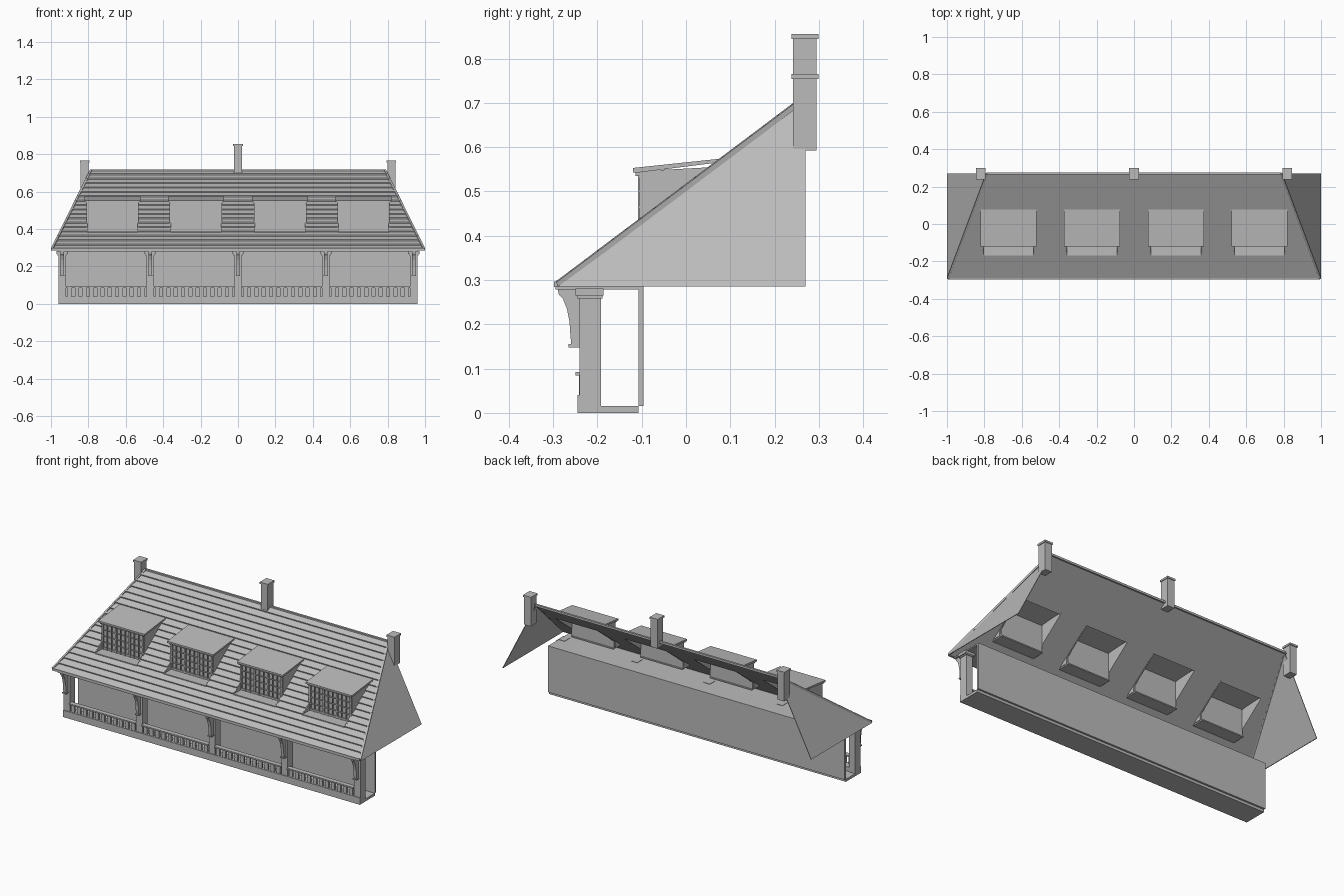
import bpy
import bmesh
from mathutils import Vector

default = bpy.data.objects.get("Cube")
if default:
    bpy.data.objects.remove(default, do_unlink=True)

grey = bpy.data.materials.new("plain grey")
grey.use_nodes = True
grey.diffuse_color = (0.5, 0.5, 0.5, 1)
grey.node_tree.nodes["Principled BSDF"].inputs["Base Color"].default_value = grey.diffuse_color


def prism(bm, profile, left, right):
    """Extrude a (y, z) profile along x; each end may be a number or a function of y."""
    def ring(end):
        return [bm.verts.new((end(y) if callable(end) else end, y, z)) for y, z in profile]
    a, b = ring(left), ring(right)
    bm.faces.new(a)
    bm.faces.new(b[::-1])
    for i in range(len(a)):
        j = (i + 1) % len(a)
        bm.faces.new((a[j], a[i], b[i], b[j]))


def box(bm, x, y, z):
    prism(bm, [(y[0], z[0]), (y[1], z[0]), (y[1], z[1]), (y[0], z[1])], *x)


def bar(bm, start, end, size):
    """Square bar running between two points."""
    start, end = Vector(start), Vector(end)
    along = (end - start).normalized()
    side = along.cross(Vector((0, 0, 1))).normalized() * size / 2
    up = side.cross(along).normalized() * size / 2
    rings = [[bm.verts.new(p + s * side + u * up)
              for s, u in ((-1, -1), (1, -1), (1, 1), (-1, 1))] for p in (start, end)]
    a, b = rings
    bm.faces.new(a)
    bm.faces.new(b[::-1])
    for i in range(4):
        j = (i + 1) % 4
        bm.faces.new((a[j], a[i], b[i], b[j]))


def finish(name, bm):
    bmesh.ops.recalc_face_normals(bm, faces=bm.faces)
    mesh = bpy.data.meshes.new(name)
    bm.to_mesh(mesh)
    bm.free()
    mesh.materials.append(grey)
    bpy.context.collection.objects.link(bpy.data.objects.new(name, mesh))


# Shared dimensions
EAVE_Y, RIDGE_Y, EAVE_Z, SLOPE = -0.29, 0.27, 0.285, 0.755
RIDGE_X, ROWS = 0.785, 18
ROW = (RIDGE_Y - EAVE_Y) / ROWS
DORMERS = (-0.671, -0.225, 0.225, 0.671)
POSTS = (-0.94, -0.47, 0, 0.47, 0.94)
HALF = 0.137
HOLE_ROWS = range(4, 11)


def roof_z(y):
    return EAVE_Z + SLOPE * (y - EAVE_Y)


def hip_x(y):
    return 1 - (1 - RIDGE_X) * (y - EAVE_Y) / (RIDGE_Y - EAVE_Y)


# Roof slope in overlapping rows, left open behind the dormers
bm = bmesh.new()
for row in range(ROWS):
    y0 = EAVE_Y + row * ROW
    y1 = y0 + ROW
    slat = [(y0, roof_z(y0)), (y1, roof_z(y1)), (y1, roof_z(y1) + 0.005), (y0 - 0.003, roof_z(y0) + 0.011)]
    ends = [lambda y: -hip_x(y)]
    if row in HOLE_ROWS:
        for cx in DORMERS:
            ends += [cx - HALF, cx + HALF]
    ends.append(hip_x)
    for left, right in zip(ends[::2], ends[1::2]):
        prism(bm, slat, left, right)
finish("roof_slope", bm)

# Side hips, thin triangular sheets
for side, label in ((1, "left"), (-1, "right")):
    bm = bmesh.new()
    corners = ((1, EAVE_Y, EAVE_Z), (1, RIDGE_Y, EAVE_Z), (RIDGE_X, RIDGE_Y, roof_z(RIDGE_Y)))
    outer = [bm.verts.new((side * x, y, z)) for x, y, z in corners]
    inner = [bm.verts.new((side * (x - 0.004), y, z)) for x, y, z in corners]
    bm.faces.new(outer)
    bm.faces.new(inner[::-1])
    for i in range(3):
        j = (i + 1) % 3
        bm.faces.new((outer[j], outer[i], inner[i], inner[j]))
    finish(label + "_hip", bm)

# Ridge, hip and eave trim
bm = bmesh.new()
top = roof_z(RIDGE_Y) + 0.004
bar(bm, (-RIDGE_X, RIDGE_Y, top), (RIDGE_X, RIDGE_Y, top), 0.012)
for side in (-1, 1):
    bar(bm, (side * 0.994, EAVE_Y, EAVE_Z + 0.006), (side * RIDGE_X, RIDGE_Y, top), 0.012)
box(bm, (-0.995, 0.995), (-0.298, -0.288), (0.284, 0.297))
finish("roof_trim", bm)

# Chimneys
for name, cx, height in (("middle", 0, 0.855), ("left", 0.82, 0.765), ("right", -0.82, 0.765)):
    bm = bmesh.new()
    box(bm, (cx - 0.022, cx + 0.022), (0.242, 0.295), (height - 0.173, height - 0.01))
    box(bm, (cx - 0.026, cx + 0.026), (0.238, 0.299), (height - 0.011, height))
    finish(name + "_chimney", bm)

# Dormers
for number, cx in enumerate(DORMERS, 1):
    front, bottom, head = -0.105, 0.387, 0.546
    notch = EAVE_Y + HOLE_ROWS[0] * ROW
    bm = bmesh.new()
    for side in (-1, 1):
        x = cx + side * HALF
        cheek = [(notch, bottom), (front, bottom), (front, roof_z(front) - 0.005),
                 (0.068, roof_z(0.068)), (front, head), (front, roof_z(front) + 0.01)]
        prism(bm, cheek, x - 0.003, x + 0.003)
    finish(f"dormer_cheeks_{number}", bm)

    bm = bmesh.new()
    prism(bm, [(-0.12, 0.543), (-0.105, 0.543), (0.078, 0.566), (0.078, 0.574), (-0.12, 0.553)],
          cx - 0.149, cx + 0.149)
    box(bm, (cx - 0.142, cx + 0.142), (-0.114, front), (0.535, 0.546))
    finish(f"dormer_roof_{number}", bm)

    bm = bmesh.new()
    box(bm, (cx - HALF, cx + HALF), (notch - 0.004, -0.09), (bottom - 0.007, bottom))
    finish(f"dormer_sill_{number}", bm)

    # Window panel with frame and glazing bars
    bm = bmesh.new()
    box(bm, (cx - HALF, cx + HALF), (-0.1, -0.096), (bottom, head))
    columns, rows = 9, 4
    for i in range(columns + 1):
        x = cx + (i / columns - 0.5) * 2 * (HALF - 0.006)
        w = 0.005 if i % 3 == 0 else 0.002
        box(bm, (x - w, x + w), (front - 0.003, -0.099), (bottom, head))
    for j in range(rows + 1):
        z = bottom + 0.006 + j / rows * (head - bottom - 0.016)
        w = 0.005 if j in (0, rows) else 0.002
        box(bm, (cx - HALF, cx + HALF), (front - 0.002, -0.099), (z - w, z + w))
    finish(f"dormer_window_{number}", bm)

# Porch floor, back wall and ceiling
WIDE = (-0.96, 0.96)
for name, y, z in (("porch_floor", (-0.245, -0.107), (0, 0.015)),
                   ("back_wall", (-0.107, -0.096), (0.015, 0.28)),
                   ("porch_ceiling", (-0.295, -0.096), (0.279, 0.286)),
                   ("front_curb", (-0.245, -0.195), (0.01, 0.04))):
    bm = bmesh.new()
    box(bm, WIDE, y, z)
    finish(name, bm)

# Posts with capitals and curved brackets
bracket = [(-0.24, 0.28), (-0.29, 0.28), (-0.287, 0.267), (-0.278, 0.258), (-0.269, 0.235),
           (-0.263, 0.205), (-0.261, 0.175), (-0.259, 0.155), (-0.24, 0.155)]
for number, px in enumerate(POSTS, 1):
    bm = bmesh.new()
    box(bm, (px - 0.02, px + 0.02), (-0.241, -0.192), (0.01, 0.288))
    box(bm, (px - 0.024, px + 0.024), (-0.245, -0.188), (0.258, 0.265))
    box(bm, (px - 0.03, px + 0.03), (-0.25, -0.186), (0.265, 0.281))
    finish(f"post_{number}", bm)
    bm = bmesh.new()
    prism(bm, bracket, px - 0.009, px + 0.009)
    box(bm, (px - 0.012, px + 0.012), (-0.265, -0.24), (0.148, 0.155))
    finish(f"bracket_{number}", bm)

# Balustrades between the posts
for number, (left, right) in enumerate(zip(POSTS, POSTS[1:]), 1):
    bm = bmesh.new()
    box(bm, (left + 0.02, right - 0.02), (-0.25, -0.222), (0.084, 0.092))
    count = 11
    for i in range(count):
        x = left + 0.02 + (i + 0.5) / count * (right - left - 0.04)
        box(bm, (x - 0.011, x + 0.011), (-0.242, -0.23), (0.038, 0.085))
    finish(f"balustrade_{number}", bm)
